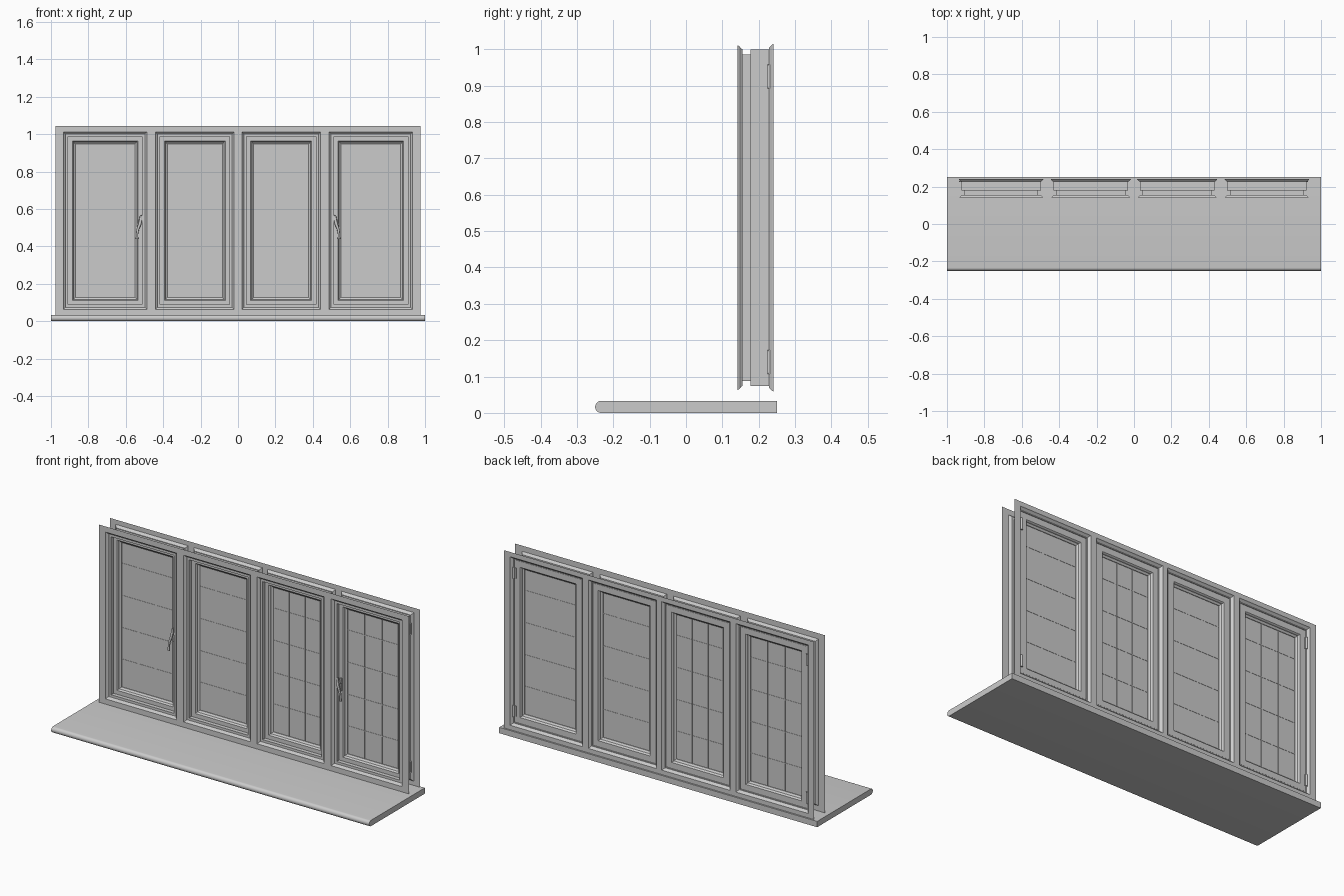
import bpy, bmesh, math
from mathutils import Vector

if "Cube" in bpy.data.objects:
    bpy.data.objects.remove(bpy.data.objects["Cube"])

# each opening: x range at the back face; heights are shared
OPENINGS = [(-0.938, -0.482), (-0.446, -0.016), (0.016, 0.446), (0.482, 0.938)]
Z0, Z1 = 0.058, 1.016
Y_FRONT, Y_BACK = 0.142, 0.241
SILL_TOP = 0.033


def finish(name, bm, smooth=False):
    bmesh.ops.recalc_face_normals(bm, faces=bm.faces)
    me = bpy.data.meshes.new(name)
    bm.to_mesh(me)
    bm.free()
    ob = bpy.data.objects.new(name, me)
    bpy.context.collection.objects.link(ob)
    if smooth:
        bpy.ops.object.select_all(action='DESELECT')
        ob.select_set(True)
        bpy.context.view_layer.objects.active = ob
        bpy.ops.object.shade_smooth_by_angle(angle=math.radians(35))
    return ob


def add_box(bm, x0, x1, y0, y1, z0, z1):
    vs = bmesh.ops.create_cube(bm, size=1)['verts']
    for v in vs:
        v.co = Vector(((x0 + x1) / 2 + v.co.x * (x1 - x0),
                       (y0 + y1) / 2 + v.co.y * (y1 - y0),
                       (z0 + z1) / 2 + v.co.z * (z1 - z0)))


def rect_sweep(name, x0, x1, profile, closed=False):
    """Sweep a profile of (inset, y) points around the rectangular opening."""
    bm = bmesh.new()
    rings = [[bm.verts.new(p) for p in ((x0 + i, y, Z0 + i), (x1 - i, y, Z0 + i),
                                        (x1 - i, y, Z1 - i), (x0 + i, y, Z1 - i))]
             for i, y in profile]
    pairs = list(zip(rings, rings[1:]))
    if closed:
        pairs.append((rings[-1], rings[0]))
    for a, b in pairs:
        for k in range(4):
            m = (k + 1) % 4
            bm.faces.new((a[k], a[m], b[m], b[k]))
    return finish(name, bm)


def face_sheet(name, y, inset):
    """Flat frame face with the four openings left out."""
    holes = [(a + inset, b - inset) for a, b in OPENINGS]
    xs = [-0.975] + [x for h in holes for x in h] + [0.975]
    zs = [SILL_TOP, Z0 + inset, Z1 - inset, 1.043]
    bm = bmesh.new()
    grid = [[bm.verts.new((x, y, z)) for z in zs] for x in xs]
    for i in range(len(xs) - 1):
        for j in range(3):
            if j == 1 and i % 2 == 1:
                continue
            bm.faces.new((grid[i][j], grid[i + 1][j], grid[i + 1][j + 1], grid[i][j + 1]))
    return finish(name, bm)


# window sill with rounded nose
bm = bmesh.new()
r = SILL_TOP / 2
outline = [(0.25, 0), (0.25, SILL_TOP)]
outline += [(-0.25 + r - r * math.sin(t), r + r * math.cos(t))
            for t in (math.pi * k / 12 for k in range(13))]
f = bm.faces.new([bm.verts.new((-1, y, z)) for y, z in outline])
new = bmesh.ops.extrude_face_region(bm, geom=[f])['geom']
bmesh.ops.translate(bm, vec=(2, 0, 0), verts=[g for g in new if isinstance(g, bmesh.types.BMVert)])
finish("window_sill", bm, True)

# inner and outer frame faces
face_sheet("frame_face_front", Y_FRONT, 0.005)
face_sheet("frame_face_back", Y_BACK, 0.0)

# stepped jamb lining and sash cross-sections
JAMB = [(0.005, Y_FRONT), (0.008, 0.147), (0.014, 0.152), (0.016, 0.156), (0.030, 0.156),
        (0.030, 0.178), (0.016, 0.178), (0.016, 0.228), (0.012, 0.228), (0.008, 0.232),
        (0.003, 0.237), (0.0, Y_BACK)]
SASH = [(0.018, 0.179), (0.052, 0.179), (0.056, 0.183), (0.058, 0.190), (0.068, 0.197),
        (0.068, 0.207), (0.058, 0.214), (0.056, 0.221), (0.052, 0.226), (0.018, 0.226)]

for n, (x0, x1) in enumerate(OPENINGS, 1):
    rect_sweep(f"jamb_{n}", x0, x1, JAMB)
    rect_sweep(f"sash_{n}", x0, x1, SASH, closed=True)
    # glass pane
    gx0, gx1, gz0, gz1 = x0 + 0.064, x1 - 0.064, Z0 + 0.064, Z1 - 0.064
    bm = bmesh.new()
    add_box(bm, gx0, gx1, 0.2005, 0.2035, gz0, gz1)
    finish(f"glass_{n}", bm)
    # thin glazing bars: two upright, four across
    bm = bmesh.new()
    w = 0.0025
    for k in (1, 2):
        x = gx0 + (gx1 - gx0) * k / 3
        add_box(bm, x - w, x + w, 0.1985, 0.2055, gz0, gz1)
    for z in (0.283, 0.462, 0.645, 0.828):
        add_box(bm, gx0, gx1, 0.199, 0.205, z - w, z + w)
    finish(f"glazing_bars_{n}", bm)

for s, side in ((-1, "left"), (1, "right")):
    # hinges on the outer edge of the end sashes
    for z, level in ((0.14, "lower"), (0.925, "upper")):
        bm = bmesh.new()
        bmesh.ops.create_cone(bm, cap_ends=True, segments=12, radius1=0.006, radius2=0.006, depth=0.065)
        bmesh.ops.translate(bm, vec=(s * 0.923, 0.230, z), verts=bm.verts)
        add_box(bm, s * 0.922 - 0.013, s * 0.922 + 0.007, 0.224, 0.229, z - 0.03, z + 0.03)
        finish(f"hinge_{side}_{level}", bm, True)
    # handle base plate and hub
    bm = bmesh.new()
    add_box(bm, s * 0.524 - 0.008, s * 0.524 + 0.008, 0.172, 0.180, 0.485, 0.560)
    bmesh.ops.bevel(bm, geom=bm.edges[:], offset=0.003, segments=2, affect='EDGES')
    finish(f"handle_plate_{side}", bm, True)
    # bent handle lever: tapered octagonal loft
    path = [(0.524, 0.174, 0.535, 0.009), (0.523, 0.160, 0.537, 0.009), (0.520, 0.151, 0.566, 0.006),
            ]
    lever = [(0.519, 0.153, 0.568, 0.005), (0.520, 0.152, 0.545, 0.008), (0.525, 0.151, 0.520, 0.009),
             (0.536, 0.150, 0.490, 0.007), (0.540, 0.150, 0.465, 0.006), (0.540, 0.151, 0.440, 0.007)]
    bm = bmesh.new()
    for pts in (path[:2], lever):
        flat = pts is lever
        rings = []
        for x, y, z, rad in pts:
            ring = []
            for k in range(10):
                a = 2 * math.pi * k / 10
                u, v = rad * math.cos(a), rad * math.sin(a)
                ring.append(bm.verts.new((s * x + u, y + (0.8 * v if flat else 0), z + (0 if flat else v))))
            rings.append(ring)
        for a, b in zip(rings, rings[1:]):
            for k in range(10):
                m = (k + 1) % 10
                bm.faces.new((a[k], a[m], b[m], b[k]))
        bm.faces.new(rings[0])
        bm.faces.new(rings[-1])
    finish(f"handle_lever_{side}", bm, True)
